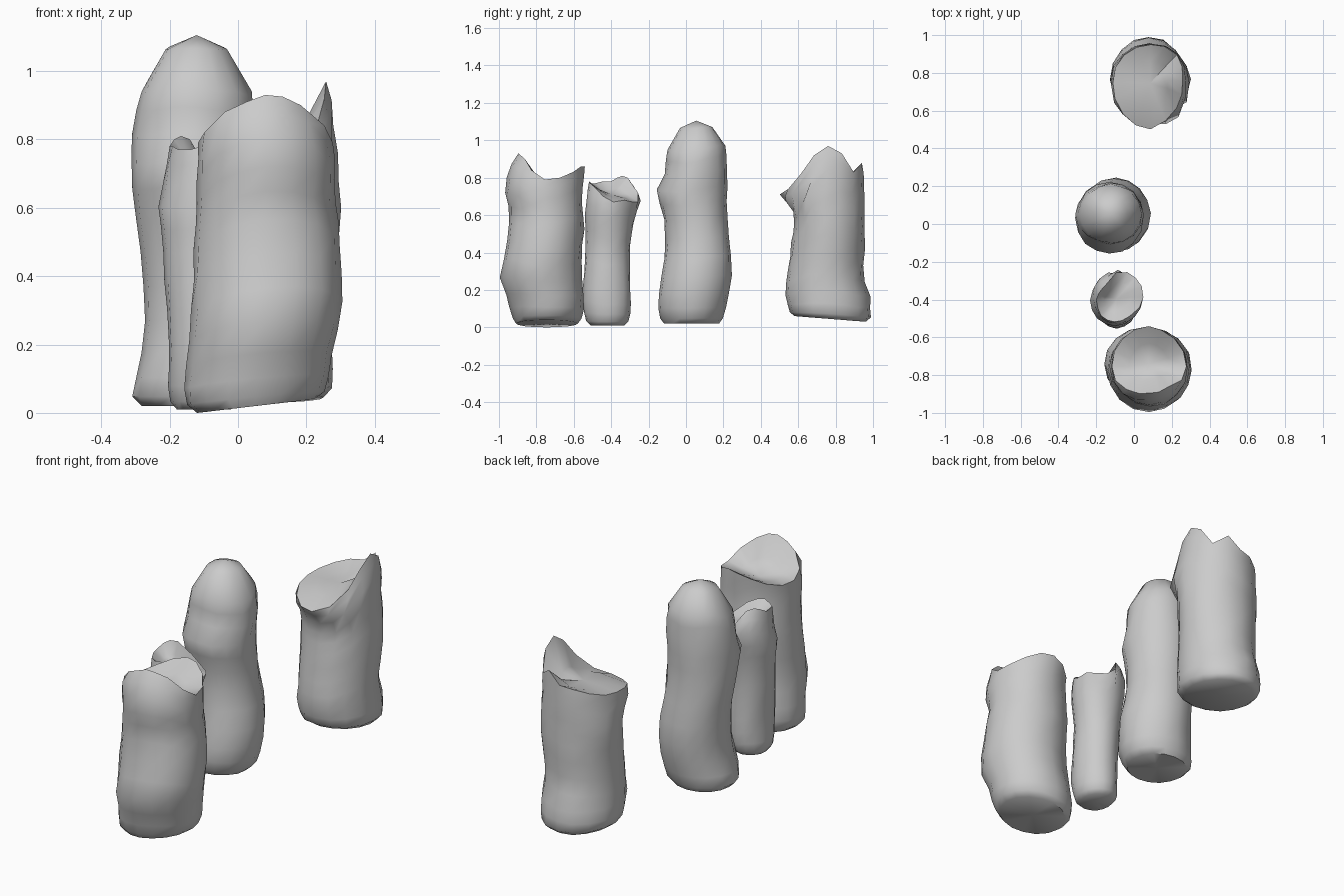
import bpy, bmesh, math, random

N = 16                                     # sides of each pillar
STEPS = [0, .03, .09, .17, .27, .38, .49, .6, .69, .77, .86, .94, 1]


def extents(profile, z):
    """Interpolate (x0, x1, y0, y1) of the profile at height z."""
    z = min(max(z, profile[0][0]), profile[-1][0])
    for a, b in zip(profile, profile[1:]):
        if z <= b[0]:
            t = (z - a[0]) / (b[0] - a[0])
            return [p + (q - p) * t for p, q in zip(a[1:], b[1:])]


def pillar(name, profile, rim, centre, tilt=(0, 0), inset=.55, rise=.6, top_r=1.0, seed=1):
    """Rough column whose broken rim has one height per side, starting at +x."""
    rnd = random.Random(seed)
    bm = bmesh.new()
    base = profile[0][0]
    rings = []

    def point(i, z, r):
        x0, x1, y0, y1 = extents(profile, z)
        a = 2 * math.pi * i / N
        return [(x0 + x1) / 2 + math.cos(a) * r * (x1 - x0) / 2,
                (y0 + y1) / 2 + math.sin(a) * r * (y1 - y0) / 2, z]

    for f in STEPS:
        ring = []
        for i in range(N):
            r = (1 if f < .95 else top_r) * (1 + rnd.uniform(-.025, .015))
            p = point(i, base + (rim[i] - base) * f, r)
            a = 2 * math.pi * i / N
            p[2] += (1 - f) * (tilt[0] * math.cos(a) + tilt[1] * math.sin(a))
            ring.append(bm.verts.new(p))
        rings.append(ring)
    # sunken or domed broken top
    inner = []
    for i in range(N):
        p = point(i, rim[i], inset)
        p[2] = rim[i] + (centre - rim[i]) * rise
        inner.append(bm.verts.new(p))
    rings.append(inner)
    for lo, hi in zip(rings, rings[1:]):
        for i in range(N):
            j = (i + 1) % N
            bm.faces.new((lo[i], lo[j], hi[j], hi[i]))
    # closing fans at top and bottom
    for ring, z in ((inner, centre), (rings[0], base)):
        c = bm.verts.new((sum(v.co.x for v in ring) / N, sum(v.co.y for v in ring) / N, z))
        for i in range(N):
            bm.faces.new((ring[i], ring[(i + 1) % N], c))
    bmesh.ops.recalc_face_normals(bm, faces=bm.faces)
    me = bpy.data.meshes.new(name)
    bm.to_mesh(me)
    bm.free()
    ob = bpy.data.objects.new(name, me)
    bpy.context.collection.objects.link(ob)
    bpy.ops.object.select_all(action='DESELECT')
    ob.select_set(True)
    bpy.context.view_layer.objects.active = ob
    bpy.ops.object.shade_smooth_by_angle(angle=math.radians(50))


# front pillar: high front lobe, valley, raised back lip
pillar("front_pillar",
       [(.02, -.12, .22, -.91, -.58), (.05, -.16, .26, -.93, -.55), (.15, -.15, .275, -.95, -.545),
        (.27, -.14, .30, -1.0, -.56), (.35, -.135, .31, -.98, -.56), (.5, -.13, .30, -.955, -.545),
        (.63, -.125, .28, -.945, -.55), (.73, -.12, .29, -.97, -.555), (.84, -.115, .27, -.955, -.54),
        (.93, -.05, .21, -.9, -.55)],
       [.79, .80, .83, .86, .86, .84, .81, .79, .79, .82, .88, .91, .93, .925, .90, .84],
       .765, tilt=(.02, 0), seed=2)

# small pillar: thin, with a chipped top and a lip at the back right
pillar("small_pillar",
       [(.01, -.18, -.02, -.51, -.33), (.04, -.205, .01, -.54, -.30), (.15, -.20, .02, -.555, -.295),
        (.4, -.215, .01, -.54, -.30), (.5, -.22, .02, -.535, -.29), (.6, -.235, .04, -.54, -.27),
        (.68, -.22, .05, -.53, -.24), (.76, -.205, .0, -.525, -.27), (.82, -.19, -.03, -.5, -.32)],
       [.67, .68, .67, .67, .72, .80, .81, .80, .78, .78, .77, .77, .78, .77, .75, .70],
       .71, seed=3)

# tall pillar: domed peak, notched ledge at the back, lip at the front
pillar("tall_pillar",
       [(.02, -.28, .03, -.12, .18), (.05, -.31, .06, -.14, .20), (.12, -.295, .08, -.155, .215),
        (.22, -.275, .09, -.14, .24), (.32, -.275, .085, -.12, .248), (.45, -.285, .055, -.11, .235),
        (.6, -.305, .045, -.12, .22), (.73, -.31, .05, -.16, .22), (.8, -.31, .05, -.115, .22),
        (.92, -.29, .045, -.105, .215), (.98, -.275, .035, -.1, .21)],
       [.94, .96, .97, .98, .97, .97, .98, .97, .94, .94, .94, .95, .95, .94, .94, .93],
       1.105, rise=.75, seed=4)

# rear pillar: steeply slanted break with a spike on the right and a front lip
pillar("rear_pillar",
       [(.045, -.09, .25, .58, .96), (.07, -.125, .28, .545, .99), (.18, -.125, .28, .53, .985),
        (.28, -.115, .275, .54, .95), (.45, -.12, .29, .565, .955), (.6, -.125, .30, .58, .955),
        (.65, -.125, .295, .555, .955), (.71, -.12, .295, .50, .955), (.76, -.115, .295, .545, .955),
        (.9, -.1, .275, .56, .955), (.98, -.09, .255, .57, .95)],
       [.97, .93, .83, .88, .82, .81, .79, .77, .76, .75, .73, .71, .71, .74, .82, .92],
       .77, tilt=(0, -.015), rise=.75, seed=5)
